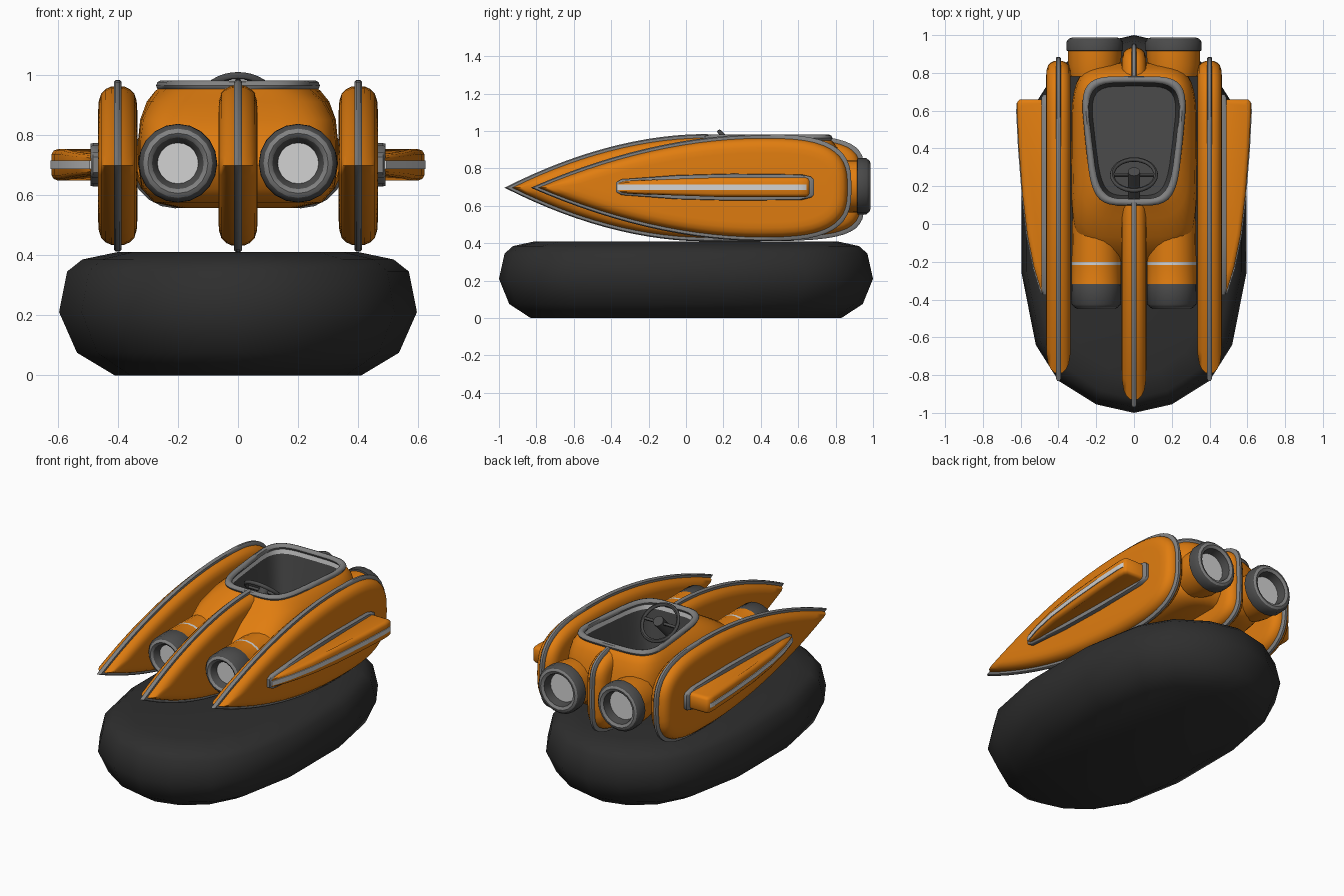
import bpy, bmesh, math
from mathutils import Vector

if "Cube" in bpy.data.objects:
    bpy.data.objects.remove(bpy.data.objects["Cube"])

# Colours
O, D, G, L, K = range(5)
MATS = []
for name, c in (("orange paint", (0.75, 0.205, 0.005)), ("dark grey", (0.07, 0.07, 0.07)),
                ("mid grey", (0.22, 0.22, 0.22)), ("pale grey", (0.65, 0.65, 0.65)),
                ("black rubber", (0.027, 0.027, 0.027))):
    m = bpy.data.materials.new(name)
    m.diffuse_color = (*c, 1)
    m.use_nodes = True
    m.node_tree.nodes["Principled BSDF"].inputs["Base Color"].default_value = m.diffuse_color
    MATS.append(m)


def loft(name, rings, mat=O, bands=None, wrap=False, caps=(None, None)):
    """Skin a list of closed rings; caps give the end materials."""
    bm = bmesh.new()
    vs = [[bm.verts.new(p) for p in r] for r in rings]
    n, count = len(rings[0]), len(rings) if wrap else len(rings) - 1
    for i in range(count):
        a, b = vs[i], vs[(i + 1) % len(vs)]
        for j in range(n):
            k = (j + 1) % n
            f = bm.faces.new((a[j], a[k], b[k], b[j]))
            f.material_index = bands[i] if bands else mat
    for ring, cm in ((vs[0], caps[0]), (vs[-1], caps[1])):
        if cm is not None:
            bm.faces.new(ring).material_index = cm
    bmesh.ops.recalc_face_normals(bm, faces=bm.faces)
    me = bpy.data.meshes.new(name)
    bm.to_mesh(me)
    bm.free()
    for m in MATS:
        me.materials.append(m)
    ob = bpy.data.objects.new(name, me)
    bpy.context.collection.objects.link(ob)
    return ob


def teardrop(x, y0, ym, y1, h, n, d=0.0, zc=0.697):
    """Side outline: pointed nose, blunt tail, inset by d."""
    y0, y1, h = y0 + 2 * d, y1 - d, h - d
    top = [(y0 + (ym - y0) * i / 14, h * (1 - (1 - i / 14) ** 1.9)) for i in range(1, 14)]
    for i in range(12):
        a = math.pi / 2 * i / 12
        top.append((ym + (y1 - ym) * math.sin(a) ** (2 / n), h * math.cos(a) ** (2 / n)))
    pts = [(y0, 0)] + top + [(y1, 0)] + [(y, -z) for y, z in reversed(top)]
    return [(x, y, zc + z) for y, z in pts]


def plan(z, y0, y1, wf, wr, o=0.0, n=4.5, seg=40):
    """Rounded plan outline, tapering from rear width to front width."""
    out = []
    for i in range(seg):
        a = 2 * math.pi * i / seg
        c, s = math.cos(a), math.sin(a)
        u = math.copysign(abs(c) ** (2 / n), c)
        v = math.copysign(abs(s) ** (2 / n), s)
        w = wf + (wr - wf) * (v + 1) / 2 + o
        out.append((w * u, (y0 + y1) / 2 + ((y1 - y0) / 2 + o) * v, z))
    return out


def lathe(name, x, prof, end, seg=20):
    """Turn (y, radius, material) profile round an axis along y."""
    rings = [[(x + r * math.cos(2 * math.pi * j / seg), y, 0.705 + r * math.sin(2 * math.pi * j / seg))
              for j in range(seg)] for y, r, _ in prof]
    return loft(name, rings, bands=[p[2] for p in prof[:-1]], caps=(O, end))


def blade(name, x, shape):
    """Rounded upright hull with an edge trim round its outline."""
    half = [(0.065, 0.10), (0.063, 0.07), (0.055, 0.045), (0.04, 0.03), (0.02, 0.021)]
    layers = [(-w, d) for w, d in half] + [(w, d) for w, d in reversed(half)]
    hull = loft(name, [teardrop(x + w, *shape, d) for w, d in layers], O, caps=(O, O))
    sec = [(-0.013, 0.03), (-0.013, 0.006), (-0.007, 0), (0.007, 0), (0.013, 0.006), (0.013, 0.03)]
    trim = loft(name + "_trim", [teardrop(x + w, *shape, d) for w, d in sec], G, wrap=True)
    return hull, trim


# Inflated skirt
q = [(0, -1), (0.2, -0.955), (0.40, -0.83), (0.52, -0.64), (0.595, -0.26)]
right = q + [(x, -y) for x, y in reversed(q)]
ring = right + [(-x, y) for x, y in reversed(right[1:-1])]
loft("skirt", [[(x * sx, y * sy, z) for x, y in ring] for z, sx, sy in
               ((0, 0.69, 0.83), (0.075, 0.9, 0.945), (0.21, 1, 1), (0.345, 0.955, 0.97),
                (0.385, 0.87, 0.925), (0.41, 0.67, 0.81))], K, caps=(K, K))

# Main body with open top
RIM = (0.12, 0.76, 0.20, 0.27)
loft("body", [plan(z, *p) for z, *p in (
    (0.965, *RIM), (0.945, 0.09, 0.785, 0.23, 0.295), (0.91, 0.03, 0.81, 0.28, 0.315),
    (0.85, -0.07, 0.83, 0.32, 0.33), (0.78, -0.15, 0.85, 0.33, 0.335), (0.70, -0.2, 0.86, 0.33, 0.335),
    (0.62, -0.17, 0.85, 0.32, 0.32), (0.575, -0.1, 0.82, 0.28, 0.28), (0.557, 0, 0.78, 0.2, 0.2))],
    O, caps=(None, O))

# Cockpit tub and rim
loft("cockpit_tub", [plan(0.965, *RIM), plan(0.92, *RIM, -0.005), plan(0.66, *RIM, -0.03)],
     bands=[L, D], caps=(None, D))
loft("cockpit_rim", [plan(0.963 + 0.018 * math.sin(a), *RIM, 0.005 + 0.018 * math.cos(a))
                     for a in [math.pi * i / 4 for i in range(8)]], G, wrap=True)

# Side pods
for s, side in ((-1, "left"), (1, "right")):
    blade(side + "_pod", s * 0.4, (-0.83, 0.4, 0.885, 0.285, 3))

# Centre fin, cut away at the cockpit
cutter = loft("cockpit_cutter", [plan(0.62, *RIM, 0.004), plan(1.2, *RIM, 0.004)], D, caps=(D, D))
cutter.hide_render = True
for ob in blade("centre_fin", 0, (-0.97, 0.1, 0.955, 0.287, 5)):
    mod = ob.modifiers.new("cockpit cut", "BOOLEAN")
    mod.operation, mod.solver, mod.object = "DIFFERENCE", "EXACT", cutter
    bpy.context.view_layer.objects.active = ob
    bpy.ops.object.modifier_apply(modifier=mod.name)
bpy.data.objects.remove(cutter)

# Engines: front intakes and rear nozzles
for s, side in ((-1, "left"), (1, "right")):
    lathe(side + "_intake", s * 0.2, [
        (0.08, 0.126, O), (-0.2, 0.13, L), (-0.216, 0.13, O), (-0.318, 0.13, D), (-0.322, 0.131, D),
        (-0.425, 0.13, D), (-0.442, 0.115, G), (-0.45, 0.10, G), (-0.44, 0.086, D), (-0.40, 0.068, L)], L)
    lathe(side + "_nozzle", s * 0.208, [
        (0.78, 0.13, O), (0.84, 0.14, O), (0.915, 0.141, D), (0.918, 0.15, D), (0.965, 0.15, D),
        (0.982, 0.135, G), (0.987, 0.12, G), (0.978, 0.102, D), (0.93, 0.09, L)], L)

# Side wings with collar and edge stripe
WING = [(0.46, -0.36), (0.49, -0.36), (0.53, -0.23), (0.565, -0.06), (0.59, 0.15),
        (0.61, 0.4), (0.62, 0.6), (0.618, 0.645), (0.605, 0.66), (0.46, 0.66)]
COLLAR = [(-0.375, 0.025), (-0.345, 0.042), (-0.05, 0.064), (0.25, 0.072), (0.62, 0.068), (0.67, 0.055), (0.685, 0.04)]
ZW = 0.70
for s, side in ((-1, "left"), (1, "right")):
    rings = []
    for h, d in ((-0.052, 0.02), (-0.047, 0.007), (-0.035, 0), (0.035, 0), (0.047, 0.007), (0.052, 0.02)):
        rings.append([(s * (x - d if x > 0.47 else x), y + (d if y < 0.6 else -d),
                       ZW + h * min(1, 0.65 + (y + 0.36) * 0.7)) for x, y in WING])
    loft(side + "_wing", rings, O, caps=(O, O))
    loft(side + "_wing_stripe", [[(s * (x + 0.004), y - 0.005, ZW + h) for x, y in WING]
                                 for h in (-0.014, 0.014)], L, caps=(L, L))
    edge = [(y, z) for y, z in COLLAR] + [(y, -z) for y, z in reversed(COLLAR)]
    loft(side + "_wing_collar", [[(s * x, y * k + 0.155 * (1 - k), ZW + z * k) for y, z in edge]
                                 for x, k in ((0.45, 1), (0.482, 1), (0.49, 0.97))], G, caps=(G, G))

# Steering wheel, hub column and spoke
centre, tilt = Vector((0, 0.26, 0.915)), -math.pi / 4
bpy.ops.mesh.primitive_torus_add(major_radius=0.115, minor_radius=0.012, major_segments=32,
                                 minor_segments=8, location=centre, rotation=(tilt, 0, 0))
parts = [("steering_wheel", bpy.context.object)]
bpy.ops.mesh.primitive_cylinder_add(vertices=16, radius=0.032, depth=0.22, rotation=(tilt, 0, 0),
                                    location=centre + Vector((0, -0.06, -0.06)))
parts.append(("steering_column", bpy.context.object))
bpy.ops.mesh.primitive_cylinder_add(vertices=8, radius=0.01, depth=0.23, location=centre,
                                    rotation=(0, math.pi / 2, 0))
parts.append(("steering_spoke", bpy.context.object))
for name, ob in parts:
    ob.name = name
    ob.data.materials.append(MATS[D])

# Smooth shading with sharp edges kept
bpy.ops.object.select_all(action="SELECT")
bpy.ops.object.shade_smooth_by_angle(angle=math.radians(45))
